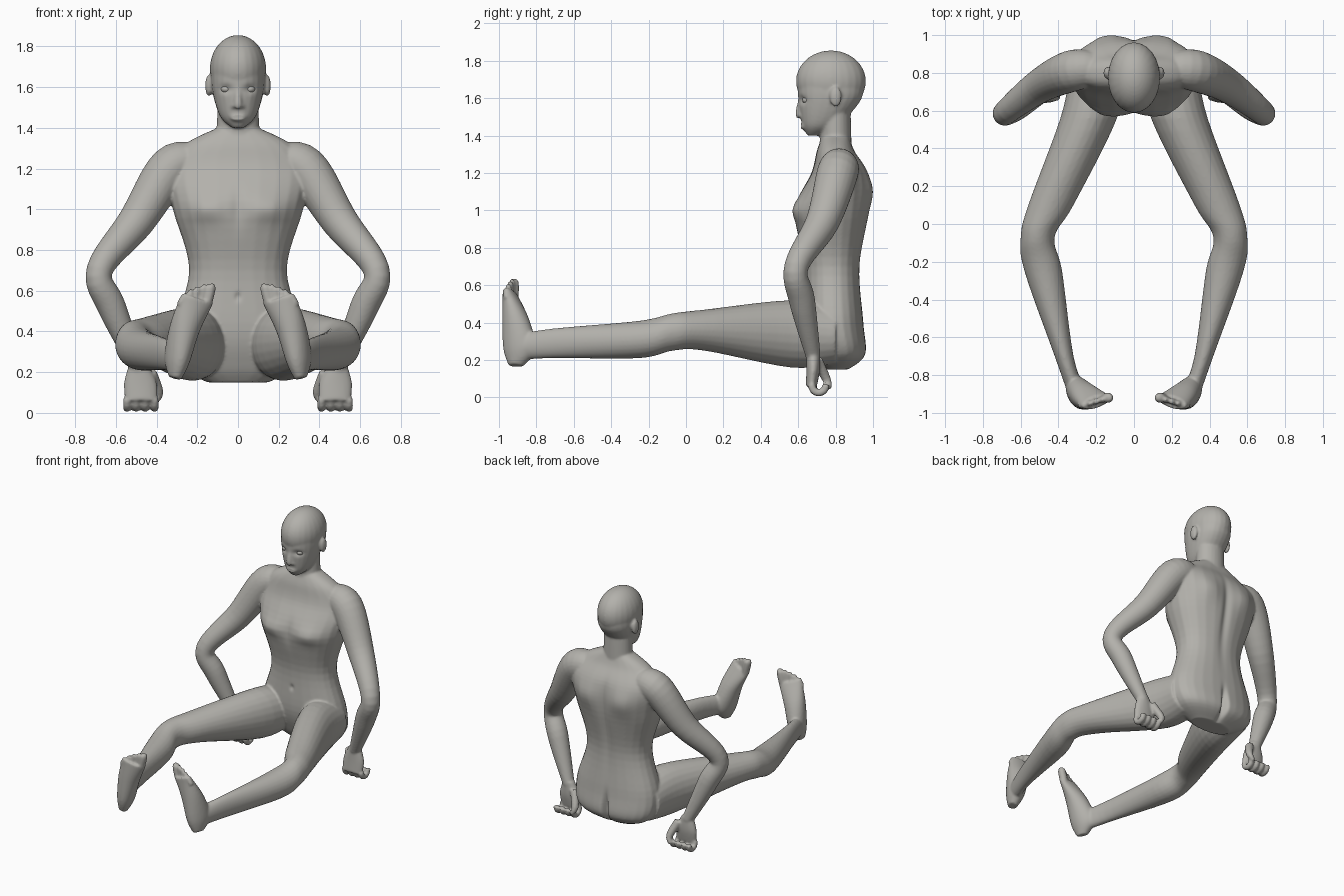
import bpy
import bmesh
from math import cos, sin, pi, exp, copysign
from mathutils import Vector, Matrix

if "Cube" in bpy.data.objects:
    bpy.data.objects.remove(bpy.data.objects["Cube"])

X, Y, Z = Vector((1, 0, 0)), Vector((0, 1, 0)), Vector((0, 0, 1))
SIDES, STEPS = 24, 6

colour = (.45, .44, .41, 1)
skin = bpy.data.materials.new("warm_grey")
skin.use_nodes = True
skin.diffuse_color = colour
skin.node_tree.nodes["Principled BSDF"].inputs["Base Color"].default_value = colour


def between(before, start, end, after, t):
    """Smooth interpolation from the section start to the section end."""
    return [q + t / 2 * (r - p + t * (2 * p - 5 * q + 4 * r - s + t * (3 * (q - r) + s - p)))
            for p, q, r, s in zip(before, start, end, after)]


def resample(sections):
    padded = [sections[0], *sections, sections[-1]]
    rows = [between(*padded[i:i + 4], step / STEPS)
            for i in range(len(sections) - 1) for step in range(STEPS)]
    return rows + [list(sections[-1])]


def rounded(value, power):
    """Cosine or sine value bent towards a fuller, squarer outline."""
    return copysign(abs(value) ** (2 / power), value)


def loft(bm, sections, axes=None, reference=Y, power=2, mirror=False):
    """Skin a row of sections: centre x, y, z and one or two radii."""
    rows = resample([s if len(s) > 4 else (*s, s[-1]) for s in sections])
    centres = [Vector(row[:3]) for row in rows]
    for side in ((1, -1) if mirror else (1,)):
        rings = []
        for i, (centre, row) in enumerate(zip(centres, rows)):
            if axes:
                across, through = axes
            else:
                following = centres[min(i + 1, len(rows) - 1)]
                previous = centres[max(i - 1, 0)]
                along = following - previous
                across = along.cross(reference).normalized()
                through = along.cross(across).normalized()
            ring = []
            for k in range(SIDES):
                angle = 2 * pi * k / SIDES
                point = (centre + across * row[3] * rounded(cos(angle), power)
                         + through * row[4] * rounded(sin(angle), power))
                ring.append(bm.verts.new((point.x * side, point.y, point.z)))
            rings.append(ring)
        for lower, upper in zip(rings, rings[1:]):
            for k in range(SIDES):
                bm.faces.new((lower[k - 1], lower[k], upper[k], upper[k - 1]))
        bm.faces.new(rings[0][::-1])
        bm.faces.new(rings[-1])


def ellipsoid(bm, centre, size, mirror=False):
    for side in ((1, -1) if mirror else (1,)):
        place = Matrix.Translation((centre[0] * side, centre[1], centre[2]))
        bmesh.ops.create_uvsphere(bm, u_segments=SIDES, v_segments=SIDES, radius=1,
                                  matrix=place @ Matrix.Diagonal((*size, 1)))


def make_object(name, bm):
    bmesh.ops.recalc_face_normals(bm, faces=bm.faces)
    mesh = bpy.data.meshes.new(name)
    bm.to_mesh(mesh)
    bm.free()
    mesh.materials.append(skin)
    mesh.shade_smooth()
    obj = bpy.data.objects.new(name, mesh)
    bpy.context.scene.collection.objects.link(obj)
    return obj


body = bmesh.new()

# Torso: height, middle depth, half width, half depth
torso = [(.15, .8, .15, .07), (.23, .82, .29, .14), (.4, .79, .32, .16), (.7, .78, .24, .15),
         (1, .78, .32, .2), (1.2, .82, .35, .15), (1.32, .8, .26, .1), (1.4, .8, .1, .07)]
loft(body, [(0, depth, height, wide, deep) for height, depth, wide, deep in torso],
     axes=(X, Y), power=2.3)

# Neck, jaw and cranium
loft(body, [(0, .8, 1.2, .11, .09), (0, .8, 1.55, .1, .08)], axes=(X, Y))
loft(body, [(0, .68, 1.4, .03, .03), (0, .72, 1.46, .09, .1),
            (0, .77, 1.6, .13, .17), (0, .77, 1.72, .13, .17)], axes=(X, Y), power=2.2)
ellipsoid(body, (0, .775, 1.69), (.138, .187, .165))

# Nose, lips and ears
loft(body, [(0, .62, 1.62, .014), (0, .605, 1.52, .02), (0, .61, 1.5, .014)], reference=X)
ellipsoid(body, (.02, .617, 1.507), (.014, .018, .012), mirror=True)
ellipsoid(body, (0, .625, 1.45), (.04, .014, .018))
ellipsoid(body, (.143, .8, 1.607), (.018, .032, .054), mirror=True)

# Arms, from shoulder to wrist
loft(body, [(.2, .82, 1.23, .09), (.33, .81, 1.2, .11), (.5, .73, .94, .09),
            (.68, .59, .7, .065), (.62, .62, .52, .07), (.49, .68, .22, .04)], mirror=True)

# Palms
loft(body, [(.49, .68, .25, .04, .035), (.48, .68, .15, .08, .036), (.475, .67, .06, .08, .03)],
     axes=(X, Y), mirror=True)

# Fingers, each curled along a half circle
for finger in range(4):
    curl = [pi + pi * step / 4 for step in range(5)]
    loft(body, [(.41 + .045 * finger, .71 + .04 * cos(a), .07 + .045 * sin(a), .02)
                for a in curl], reference=X, mirror=True)

# Thumbs
loft(body, [(.43, .7, .2, .03), (.39, .75, .1, .024), (.41, .77, .05, .012)],
     reference=X, mirror=True)

# Legs, from hip to ankle
loft(body, [(.2, .8, .33, .14, .15), (.24, .56, .34, .15, .18), (.44, .1, .36, .12, .11),
            (.51, -.07, .35, .09, .1), (.48, -.25, .31, .1, .1), (.37, -.7, .29, .05, .08),
            (.3, -.9, .27, .05, .07)], axes=(X, Z), mirror=True)

# Feet, from heel to ball
foot_across = Vector((3, -1, 1)).normalized()
foot_through = foot_across.cross(Z).normalized()
loft(body, [(.31, -.91, .17, .03, .04), (.3, -.89, .26, .06, .09), (.26, -.91, .42, .075, .073),
            (.2, -.94, .56, .085, .033)], axes=(foot_across, foot_through), mirror=True)

# Toes, with a thicker big toe
for toe in range(5):
    x, y = .135 + .033 * toe, -.92 - .01 * toe
    tip = .635 - .003 * toe ** 2
    radius = .016 if toe else .026
    loft(body, [(x + .02, y, .53, radius), (x, y, tip - .02, radius), (x, y, tip, radius * .4)],
         reference=X, mirror=True)

# Fuse all parts into one continuous skin
figure = make_object("body", body)
fuse = figure.modifiers.new("fuse", 'REMESH')
fuse.mode = 'VOXEL'
fuse.voxel_size = .008
relax = figure.modifiers.new("relax", 'SMOOTH')
relax.iterations = 5
graph = bpy.context.evaluated_depsgraph_get()
fused = bpy.data.meshes.new_from_object(figure.evaluated_get(graph))
figure.modifiers.clear()
figure.data = fused

# Surface modelling: centre, reach sideways and upwards, push in depth
sculpting = {
    "chest": ((.16, .6, 1), .1, .06, -.025),
    "breastbone": ((0, .6, 1), .03, .1, .01),
    "shoulder_blades": ((.16, 1, 1.1), .1, .1, .03),
    "spine": ((0, 1, .9), .03, .3, -.02),
    "seat_cleft": ((0, .95, .25), .02, .1, -.05),
    "navel": ((0, .63, .57), .015, .02, .01),
    "eye_sockets": ((.06, .6, 1.59), .03, .02, .016),
    "mouth_line": ((0, .6, 1.45), .03, .004, .006),
}
for vertex in fused.vertices:
    place = Vector((abs(vertex.co.x), vertex.co.y, vertex.co.z))
    for centre, sideways, upwards, push in sculpting.values():
        offset = place - Vector(centre)
        distance = ((offset.x / sideways) ** 2 + (offset.y / .1) ** 2
                    + (offset.z / upwards) ** 2)
        vertex.co.y += push * exp(-distance)
fused.shade_smooth()

# Eyeballs set in the sockets
eyes = bmesh.new()
ellipsoid(eyes, (.058, .648, 1.59), (.026, .026, .02), mirror=True)
make_object("eyes", eyes)
